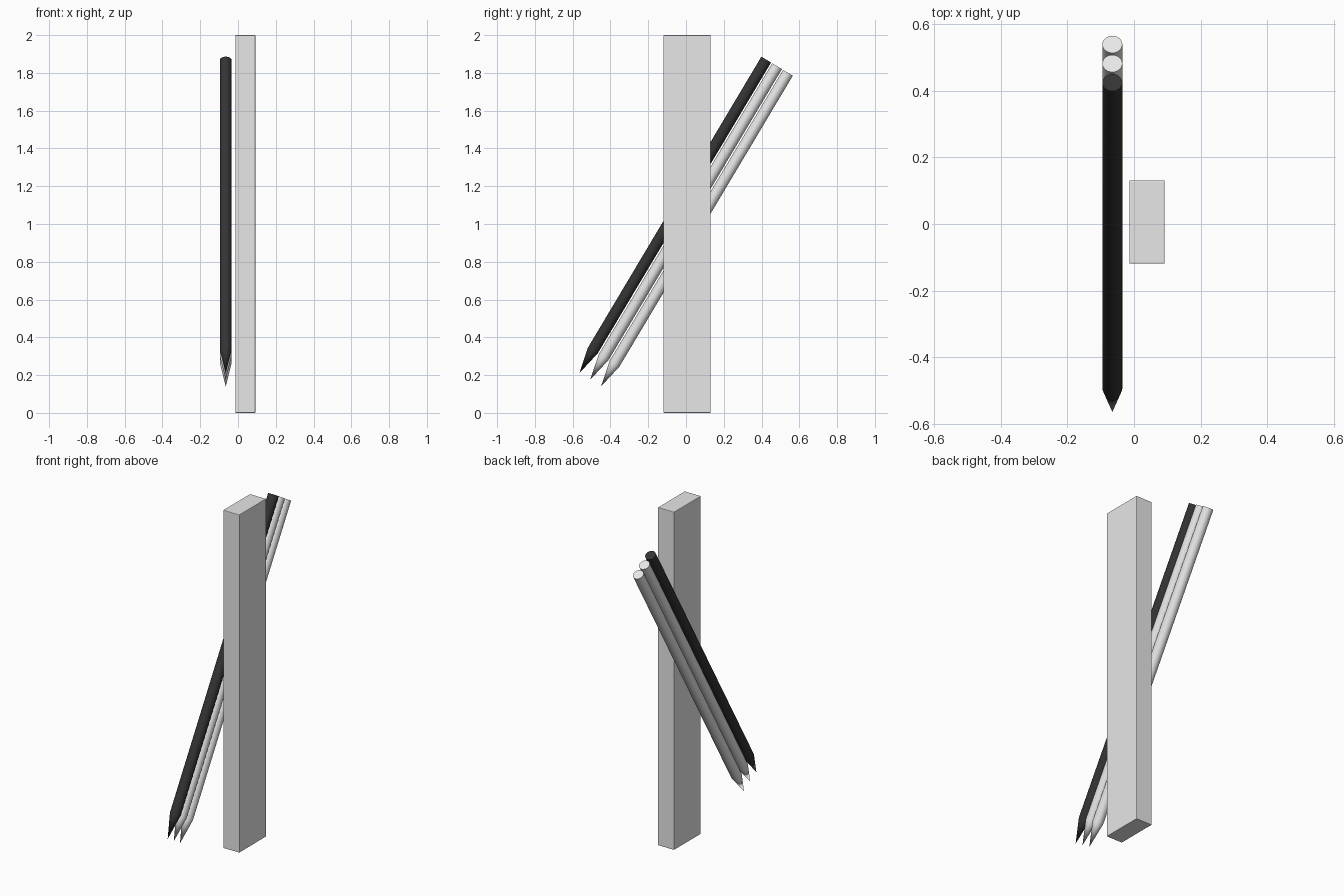
import bpy
import bmesh
import math
from mathutils import Vector

if "Cube" in bpy.data.objects:
    bpy.data.objects.remove(bpy.data.objects["Cube"], do_unlink=True)


def make_material(name, value):
    mat = bpy.data.materials.new(name)
    mat.use_nodes = True
    colour = (value, value, value, 1)
    mat.diffuse_color = colour
    mat.node_tree.nodes["Principled BSDF"].inputs["Base Color"].default_value = colour
    return mat


pale = make_material("pale grey", 0.8)
black = make_material("black", 0.034)

# Upright rectangular post with slightly softened edges
bpy.ops.mesh.primitive_cube_add(size=1, location=(0.039, 0.006, 1))
post = bpy.context.object
post.name = "post"
post.scale = (0.106, 0.25, 2)
bpy.ops.object.transform_apply(location=False, rotation=False, scale=True)
post.data.materials.append(pale)
bevel = post.modifiers.new("soft edges", "BEVEL")
bevel.width = 0.003
bevel.segments = 2

RADIUS, LENGTH, POINT, SIDES = 0.03, 1.933, 0.14, 32


def make_stake(name, tip, mat):
    """Round rod along local z, pointed at its origin, leaning back."""
    bm = bmesh.new()
    bmesh.ops.create_circle(bm, cap_ends=True, segments=SIDES, radius=RADIUS)
    bmesh.ops.translate(bm, verts=bm.verts, vec=(0, 0, LENGTH))
    rim = list(bm.edges)
    side = bmesh.ops.extrude_edge_only(bm, edges=rim)["geom"]
    shoulder = [v for v in side if isinstance(v, bmesh.types.BMVert)]
    bmesh.ops.translate(bm, verts=shoulder, vec=(0, 0, POINT - LENGTH))
    ring = [e for e in side if isinstance(e, bmesh.types.BMEdge)]
    cone = bmesh.ops.extrude_edge_only(bm, edges=ring)["geom"]
    end = [v for v in cone if isinstance(v, bmesh.types.BMVert)]
    bmesh.ops.pointmerge(bm, verts=end, merge_co=Vector())
    bmesh.ops.recalc_face_normals(bm, faces=bm.faces)
    mesh = bpy.data.meshes.new(name)
    bm.to_mesh(mesh)
    bm.free()
    mesh.materials.append(mat)
    obj = bpy.data.objects.new(name, mesh)
    bpy.context.collection.objects.link(obj)
    obj.location = tip
    obj.rotation_euler.x = -math.radians(30.8)
    bpy.ops.object.select_all(action="DESELECT")
    obj.select_set(True)
    bpy.context.view_layer.objects.active = obj
    bpy.ops.object.shade_smooth_by_angle(angle=math.radians(20))


# Three leaning stakes, side by side
first_tip = Vector((-0.065, -0.565, 0.21))
spacing = Vector((0, 0.0575, -0.035))
stakes = [("upper_stake", black), ("middle_stake", pale), ("lower_stake", pale)]
for i, (name, mat) in enumerate(stakes):
    make_stake(name, first_tip + spacing * i, mat)
